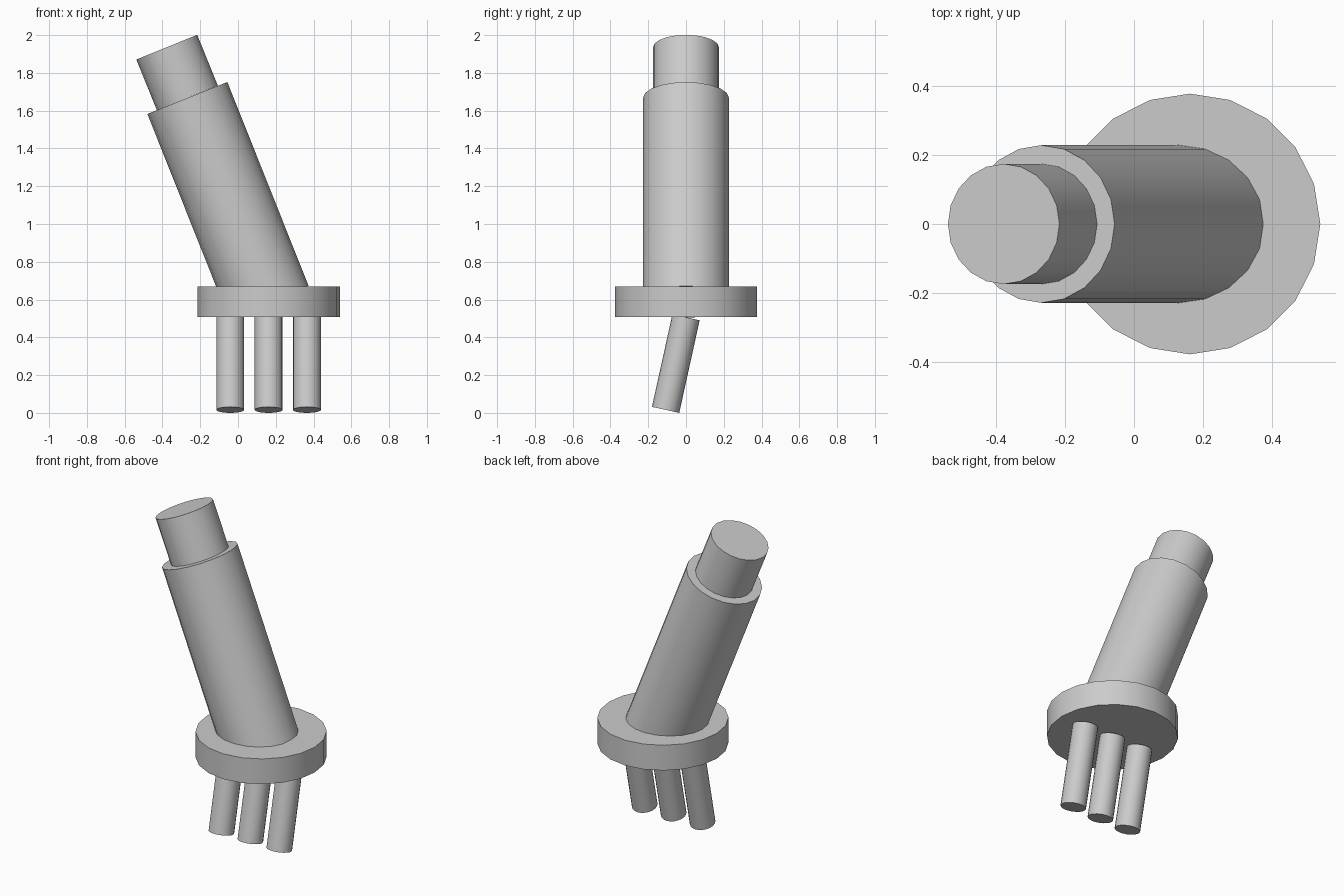
import bpy
import math
from mathutils import Vector

if "Cube" in bpy.data.objects:
    bpy.data.objects.remove(bpy.data.objects["Cube"])

grey = bpy.data.materials.new("plain_grey")
grey.diffuse_color = (0.6, 0.6, 0.6, 1.0)
grey.use_nodes = True
grey.node_tree.nodes["Principled BSDF"].inputs["Base Color"].default_value = grey.diffuse_color


def rod(name, start, end, radius, sides=20):
    """Smooth-sided cylinder running from start to end."""
    a, b = Vector(start), Vector(end)
    axis = b - a
    bpy.ops.mesh.primitive_cylinder_add(vertices=sides, radius=radius,
                                        depth=axis.length, location=(a + b) / 2)
    ob = bpy.context.object
    ob.name = name
    # turn so the flats line up with the lean direction
    ob.rotation_mode = 'QUATERNION'
    ob.rotation_quaternion = Vector((0, 0, 1)).rotation_difference(axis)
    ob.data.materials.append(grey)
    bpy.ops.object.shade_smooth_by_angle(angle=math.radians(30))
    return ob


CX = 0.162

# round collar
rod("collar", (CX, 0, 0.508), (CX, 0, 0.668), 0.377)

# leaning body and the narrower cap on its end
rod("body", (CX, 0, 0.588), (-0.268, 0, 1.667), 0.228)
rod("tip", (-0.268, 0, 1.667), (-0.377, 0, 1.936), 0.174)

# three prongs leaning back under the collar
for name, dx in (("left_prong", -0.203), ("middle_prong", 0), ("right_prong", 0.203)):
    rod(name, (CX + dx, -0.108, 0.016), (CX + dx, 0, 0.506), 0.074)
